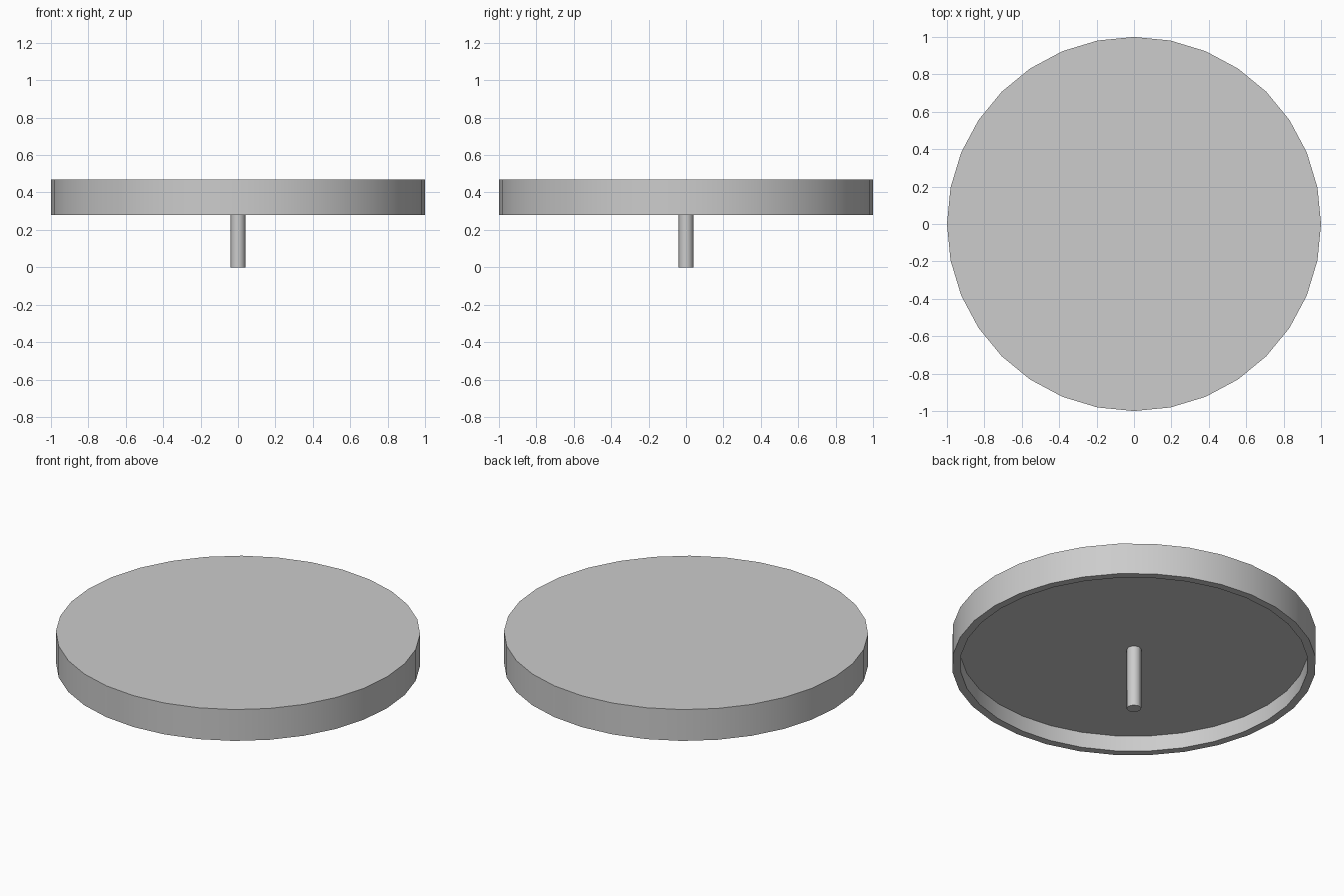
import bpy, bmesh, math

cube = bpy.data.objects.get("Cube")
if cube:
    bpy.data.objects.remove(cube, do_unlink=True)

grey = bpy.data.materials.new("light_grey")
grey.use_nodes = True
colour = (0.604, 0.604, 0.604, 1)
grey.diffuse_color = colour
grey.node_tree.nodes["Principled BSDF"].inputs["Base Color"].default_value = colour

TOP, RIM_BOTTOM, CEILING = 0.47, 0.28, 0.375
RADIUS, INNER_RADIUS, ROD_RADIUS = 1.0, 0.955, 0.04


def lathe(name, profile, sides):
    """Turn a (radius, height) profile around z and cap both ends."""
    bm = bmesh.new()
    rings = []
    for r, z in profile:
        angles = [math.tau * i / sides for i in range(sides)]
        rings.append([bm.verts.new((r * math.cos(a), r * math.sin(a), z)) for a in angles])
    for low, high in zip(rings, rings[1:]):
        for i in range(sides):
            j = (i + 1) % sides
            bm.faces.new((low[i], low[j], high[j], high[i]))
    bm.faces.new(rings[0])
    bm.faces.new(rings[-1])
    bmesh.ops.recalc_face_normals(bm, faces=bm.faces)
    mesh = bpy.data.meshes.new(name)
    bm.to_mesh(mesh)
    bm.free()
    mesh.materials.append(grey)
    obj = bpy.data.objects.new(name, mesh)
    bpy.context.collection.objects.link(obj)
    bpy.ops.object.select_all(action='DESELECT')
    obj.select_set(True)
    bpy.context.view_layer.objects.active = obj
    bpy.ops.object.shade_smooth_by_angle(angle=math.radians(50))


# Round plate, hollow underneath with a thin rim
lathe("round_plate", [(INNER_RADIUS, CEILING), (INNER_RADIUS, RIM_BOTTOM),
                      (RADIUS, RIM_BOTTOM), (RADIUS, TOP)], 32)

# Central rod hanging from the recess
lathe("centre_rod", [(ROD_RADIUS, 0), (ROD_RADIUS, CEILING)], 8)
